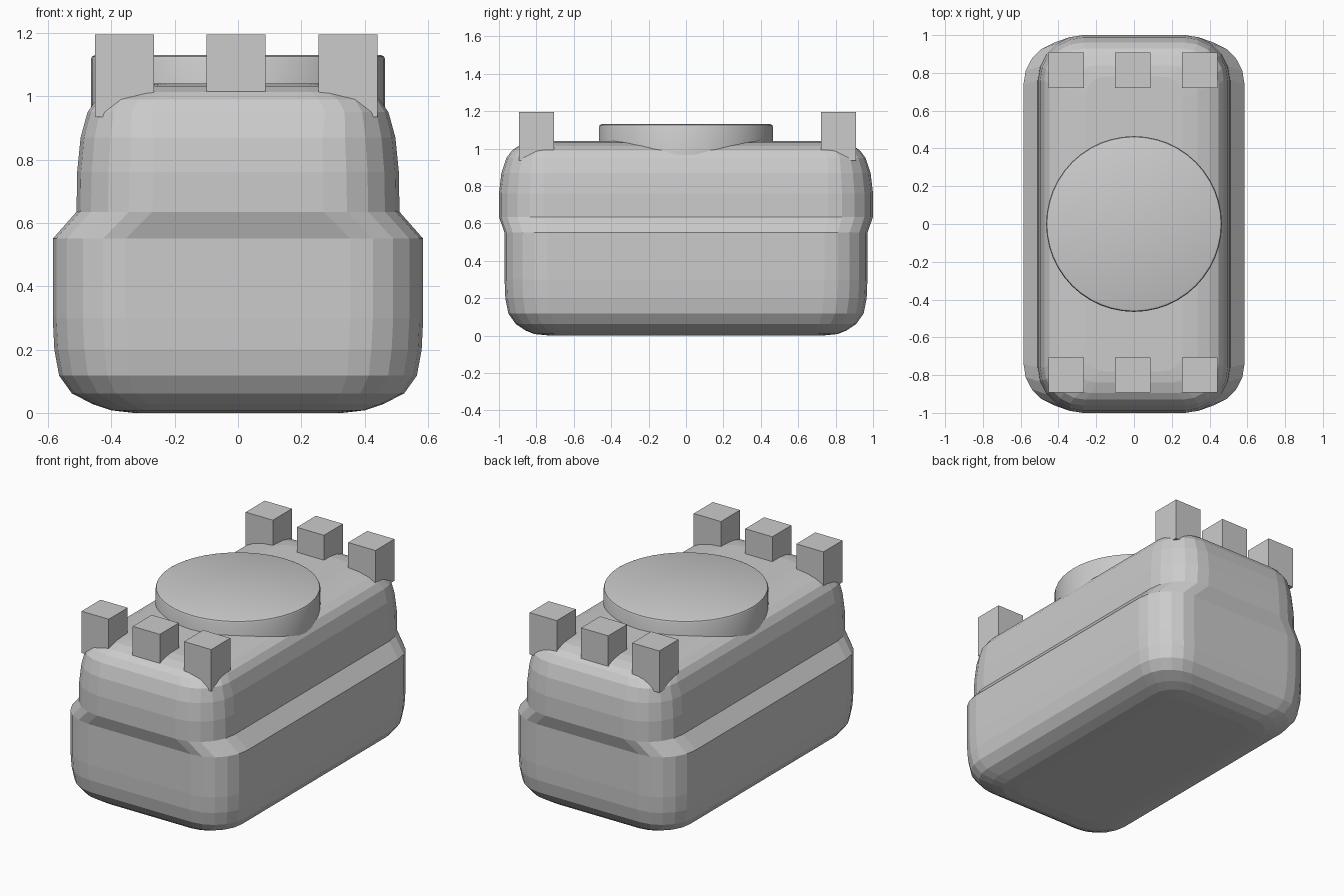
import bpy, bmesh, math

if "Cube" in bpy.data.objects:
    bpy.data.objects.remove(bpy.data.objects["Cube"])


def finish(bm, name):
    bmesh.ops.recalc_face_normals(bm, faces=bm.faces)
    me = bpy.data.meshes.new(name)
    bm.to_mesh(me)
    bm.free()
    ob = bpy.data.objects.new(name, me)
    bpy.context.collection.objects.link(ob)
    return ob


def rounded_ring(bm, z, hx, hy, r, seg=5):
    """Rounded rectangle loop of vertices at height z."""
    verts = []
    for q, (sx, sy) in enumerate(((1, 1), (-1, 1), (-1, -1), (1, -1))):
        for i in range(seg + 1):
            a = math.pi / 2 * (q + i / seg)
            verts.append(bm.verts.new((sx * (hx - r) + r * math.cos(a),
                                       sy * (hy - r) + r * math.sin(a), z)))
    return verts


def box(name, x0, x1, y0, y1, z0, z1):
    bm = bmesh.new()
    bmesh.ops.create_cube(bm, size=1)
    for v in bm.verts:
        v.co = ((x0 + x1) / 2 + v.co.x * (x1 - x0),
                (y0 + y1) / 2 + v.co.y * (y1 - y0),
                (z0 + z1) / 2 + v.co.z * (z1 - z0))
    return finish(bm, name)


# Body: stacked rounded-rectangle sections (z, half width, half depth, corner radius)
sections = [
    (0.0, 0.33, 0.73, 0.12), (0.008, 0.40, 0.81, 0.15), (0.028, 0.46, 0.86, 0.18),
    (0.062, 0.525, 0.91, 0.20), (0.118, 0.565, 0.95, 0.22), (0.20, 0.58, 0.966, 0.23),
    (0.30, 0.585, 0.97, 0.23), (0.55, 0.585, 0.97, 0.23),
    (0.635, 0.51, 1.0, 0.24), (0.76, 0.508, 1.0, 0.24), (0.87, 0.497, 0.987, 0.23),
    (0.95, 0.475, 0.96, 0.20), (0.99, 0.447, 0.93, 0.19), (1.014, 0.40, 0.895, 0.17),
    (1.032, 0.335, 0.84, 0.14), (1.04, 0.26, 0.78, 0.11),
]
bm = bmesh.new()
rings = [rounded_ring(bm, *s) for s in sections]
for low, high in zip(rings, rings[1:]):
    n = len(low)
    for i in range(n):
        j = (i + 1) % n
        bm.faces.new((low[i], low[j], high[j], high[i]))
bm.faces.new(rings[0])
bm.faces.new(rings[-1])
finish(bm, "body")

# Round raised disc on top, with a slim bevelled rim
bm = bmesh.new()
bmesh.ops.create_cone(bm, cap_ends=True, segments=48, radius1=0.465, radius2=0.465, depth=0.2)
bmesh.ops.translate(bm, verts=bm.verts, vec=(0, 0, 1.03))
rim = [e for e in bm.edges if all(v.co.z > 1.1 for v in e.verts)]
bmesh.ops.bevel(bm, geom=rim, offset=0.014, segments=2, profile=0.5, affect='EDGES')
disc = finish(bm, "top_disc")
bpy.context.view_layer.objects.active = disc
disc.select_set(True)
bpy.ops.object.shade_smooth_by_angle(angle=math.radians(30))

# Two rows of three square posts
for row, y0 in (("front", -0.893), ("back", 0.721)):
    for side, x0 in (("left", -0.452), ("middle", -0.10), ("right", 0.254)):
        box(f"{row}_{side}_post", x0, x0 + 0.187, y0, y0 + 0.187, 0.935, 1.195)
